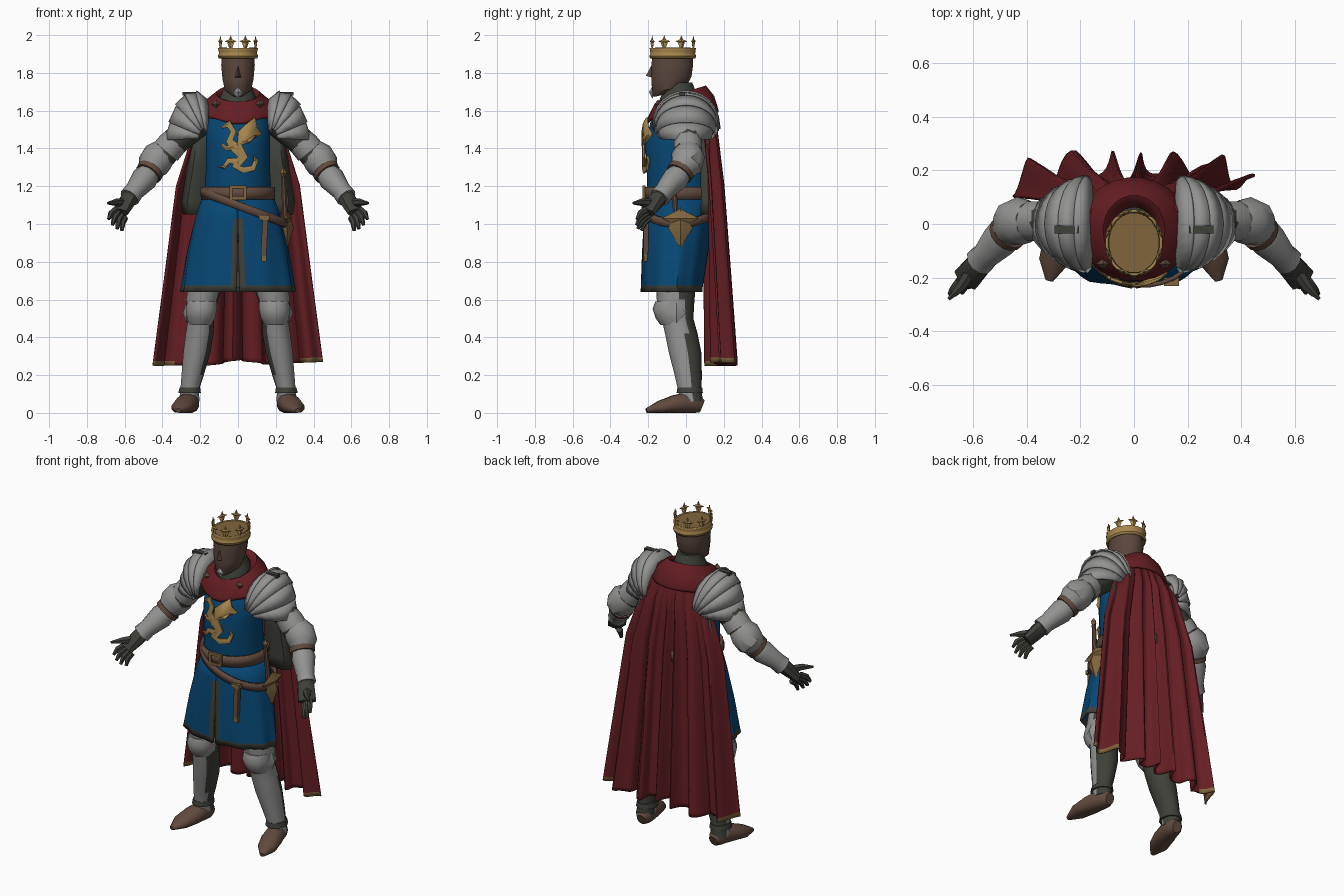
import bpy, bmesh, math
from mathutils import Vector

if "Cube" in bpy.data.objects:
    bpy.data.objects.remove(bpy.data.objects["Cube"])

def material(name, r, g, b):
    m = bpy.data.materials.new(name)
    m.diffuse_color = (r, g, b, 1)
    m.use_nodes = True
    m.node_tree.nodes["Principled BSDF"].inputs["Base Color"].default_value = m.diffuse_color
    return m

STEEL = material("steel", .29, .29, .285)
BLUE = material("blue_cloth", .002, .063, .175)
RED = material("red_cloth", .13, .013, .017)
GOLD = material("gold", .38, .235, .072)
BRASS = material("dark_gold", .22, .13, .048)
BROWN = material("leather", .12, .068, .048)
DARK = material("dark_mail", .048, .051, .04)
SKIN = material("skin", .105, .063, .047)
BEARD = material("grey_beard", .36, .38, .41)

# ---------- helpers ----------
def make(name, verts, faces, mats, rule=None, mirror=False, thick=0, angle=38):
    mats = mats if isinstance(mats, list) else [mats]
    me = bpy.data.meshes.new(name)
    me.from_pydata([tuple(v) for v in verts], [], faces)
    for m in mats:
        me.materials.append(m)
    bm = bmesh.new()
    bm.from_mesh(me)
    bmesh.ops.recalc_face_normals(bm, faces=bm.faces)
    for f in bm.faces:
        f.smooth = True
        if rule:
            f.material_index = rule(f.calc_center_median())
    bm.to_mesh(me)
    bm.free()
    me.set_sharp_from_angle(angle=math.radians(angle))
    ob = bpy.data.objects.new(name, me)
    bpy.context.collection.objects.link(ob)
    if thick:
        s = ob.modifiers.new("thickness", 'SOLIDIFY')
        s.thickness, s.offset = thick, 0
    if mirror:
        ob.modifiers.new("mirror", 'MIRROR').use_mirror_merge = False
    return ob

def grid_faces(rows, cols, wrap=False, caps=False):
    f = [(i*cols+j, i*cols+(j+1) % cols, (i+1)*cols+(j+1) % cols, (i+1)*cols+j)
         for i in range(rows-1) for j in range(cols if wrap else cols-1)]
    if caps:
        f += [tuple(range(cols)), tuple(range((rows-1)*cols, rows*cols))]
    return f

def loft(name, rings, mats, n=16, caps=True, **kw):
    """Level rings (cx, cy, z, rx, ry, slope along y, slope along x)."""
    v = []
    for r in rings:
        cx, cy, z, rx, ry, ty, tx = (list(r) + [0, 0])[:7]
        for j in range(n):
            a = math.tau*(j+.5)/n
            dx, dy = rx*math.cos(a), ry*math.sin(a)
            v.append((cx+dx, cy+dy, z+ty*dy+tx*dx))
    return make(name, v, grid_faces(len(rings), n, True, caps), mats, **kw)

def tube(name, pts, radii, mats, n=10, up=(0, 0, 1), **kw):
    """Rings across a path, radii are (side, up); nothing goes below the ground."""
    P = [Vector(p) for p in pts]
    v = []
    for i, p in enumerate(P):
        t = (P[min(i+1, len(P)-1)] - P[max(i-1, 0)]).normalized()
        s = t.cross(Vector(up)).normalized()
        u = s.cross(t)
        a, b = radii[i] if isinstance(radii[i], tuple) else (radii[i], radii[i])
        for j in range(n):
            w = math.tau*(j+.5)/n
            q = p + s*a*math.cos(w) + u*b*math.sin(w)
            q.z = max(q.z, 0)
            v.append(q)
    return make(name, v, grid_faces(len(P), n, True, True), mats, **kw)

def gem(name, c, s, mat, rot=0, **kw):
    co, si = math.cos(rot), math.sin(rot)
    pts = [(s[0], 0, 0), (0, s[1], 0), (-s[0], 0, 0), (0, -s[1], 0), (0, 0, s[2]), (0, 0, -s[2])]
    v = [(c[0]+x*co-y*si, c[1]+x*si+y*co, c[2]+z) for x, y, z in pts]
    f = [(i, (i+1) % 4, k) for i in range(4) for k in (4, 5)]
    return make(name, v, f, mat, **kw)

def box(name, c, s, mat, lean=0, **kw):
    v = [(c[0]+x*s[0]+lean*z, c[1]+y*s[1], c[2]+z*s[2]) for x in (-.5, .5) for y in (-.5, .5) for z in (-.5, .5)]
    f = [(0, 1, 3, 2), (4, 6, 7, 5), (0, 4, 5, 1), (2, 3, 7, 6), (0, 2, 6, 4), (1, 5, 7, 3)]
    return make(name, v, f, mat, **kw)

def lerp(table, z):
    for a, b in zip(table, table[1:]):
        if a[0] >= z >= b[0]:
            k = (a[0]-z)/(a[0]-b[0])
            return [p+(q-p)*k for p, q in zip(a[1:], b[1:])]
    return table[-1][1:]

# ---------- head and crown ----------
loft("head", [(0, -.10, 1.69, .04, .07, .25), (0, -.085, 1.715, .072, .097, .25), (0, -.077, 1.77, .085, .11, .1),
              (0, -.073, 1.84, .092, .114), (0, -.07, 1.92, .088, .11)], SKIN, n=12)
make("nose", [(-.018, -.18, 1.775), (.018, -.18, 1.775), (0, -.212, 1.785), (0, -.18, 1.845)],
     [(0, 1, 2), (0, 2, 3), (1, 3, 2), (0, 3, 1)], SKIN)
gem("beard", (0, -.178, 1.698), (.024, .018, .034), BEARD)
loft("neck_mail", [(0, -.03, 1.55, .13, .12), (0, -.035, 1.63, .115, .12), (0, -.035, 1.69, .09, .095),
                   (0, -.035, 1.75, .07, .07)], DARK, n=12)
loft("crown_band", [(0, -.07, 1.878, .1, .118), (0, -.07, 1.89, .104, .122), (0, -.07, 1.9, .098, .116),
                    (0, -.07, 1.92, .1, .118), (0, -.07, 1.932, .104, .121)], GOLD, n=20, caps=False, thick=.008)
loft("crown_cap", [(0, -.07, 1.91, .096, .114), (0, -.07, 1.93, .094, .112)], BRASS, n=20)
for k in range(8):
    a = math.tau*(k+.5)/8
    x, y = .101*math.cos(a), -.07+.118*math.sin(a)
    gem("crown_point_%d" % k, (x, y, 1.955), (.009, .018, .045), GOLD, a)
    gem("crown_leaf_%d" % k, (x, y, 1.967), (.009, .034, .014), GOLD, a)

# ---------- tunic ----------
loft("tunic_body", [(0, -.03, 1.61, .12, .1), (0, -.04, 1.54, .17, .15), (0, -.05, 1.42, .172, .168),
                    (0, -.045, 1.28, .172, .165), (0, -.03, 1.15, .18, .178)], BLUE, n=20)
SK = [(1.16, .18, .175, -.03), (1.03, .222, .176, -.04), (.85, .263, .17, -.055), (.674, .291, .158, -.072), (.64, .296, .156, -.074)]
v, cols = [], 45
for i, (z, rx, ry, cy) in enumerate(SK):
    gap = .03*max(i-1, 0)/3
    for j in range(cols):
        u = (0, .018)[j] if j < 2 else (1-(0, .018)[cols-1-j] if j > cols-3 else .018+.964*(j-1)/(cols-3))
        a = -math.pi/2 + gap + u*(math.tau-2*gap)
        k = 1 + .009*i*math.sin(a*11)
        v.append((rx*k*math.cos(a), cy+ry*k*math.sin(a), z))
make("tunic_skirt", v, grid_faces(len(SK), cols), [BLUE, DARK], thick=.01,
     rule=lambda c: 1 if c.z < .667 or (c.z < 1.03 and c.y < 0 and abs(c.x) < .036) else 0)
box("slit_backing", (0, -.19, .83), (.035, .01, .34), DARK)
# padded side lining behind the tunic
make("side_lining", [(x, y, z) for z, w in ((1.5, .24), (1.3, .265), (1.12, .295), (1.05, .285))
                     for x, y in ((.12, .1), (w-.03, .085), (w, .12))], grid_faces(4, 3), DARK, thick=.015, mirror=True)

# ---------- belts, dagger, sword ----------
def band(name, c, rx, ry, h, tx, mat):
    loft(name, [(*c, c2, rx, ry, 0, tx) for c2 in (h[0], h[1])], mat, n=28, caps=False, thick=.016)
band("waist_belt", (0, -.03), .19, .186, (1.13, 1.195), 0, BROWN)
band("hanging_belt", (.03, -.04), .222, .19, (1.065, 1.11), -.38, BROWN)
for sz in (.03, -.03):
    box("buckle_bar", (0, -.222, 1.165+sz), (.085, .016, .016), BRASS)
for sx in (-.036, .036):
    box("buckle_side", (sx, -.222, 1.165), (.016, .016, .07), BRASS)
box("dagger_sheath", (.14, -.212, .93), (.03, .025, .2), BROWN, lean=.01)
box("dagger_tip", (.138, -.212, .82), (.026, .022, .035), BRASS)
box("dagger_guard", (.14, -.215, 1.035), (.055, .03, .025), BRASS)
gem("sword_guard", (.26, -.03, 1.03), (.025, .1, .05), BRASS)
gem("sword_locket", (.26, -.03, .98), (.035, .065, .11), BRASS)
tube("sword_grip", [(.25, -.05, 1.0), (.245, -.06, 1.14), (.24, -.07, 1.25)], [.016, .015, .013], BROWN, n=8, up=(0, 1, 0))
gem("sword_pommel", (.24, -.072, 1.27), (.02, .02, .03), BRASS)

# ---------- chest beast emblem ----------
def chest_y(x):
    return -.052 - .17*math.sqrt(1-(x/.175)**2)
def emblem_strip(name, pts, r):
    tube(name, [(x, chest_y(x)-.003, z) for x, z in pts], [(a, .009) for a in r], GOLD, n=6, up=(0, 1, 0))
emblem_strip("emblem_body", [(-.085, 1.51), (-.05, 1.53), (-.025, 1.49), (-.045, 1.44), (-.005, 1.4), (.025, 1.355), (-.01, 1.305),
                             (.03, 1.285), (.08, 1.295), (.095, 1.335), (.085, 1.36)],
             [.006, .022, .018, .022, .036, .032, .026, .02, .017, .014, .004])
emblem_strip("emblem_foreleg", [(-.02, 1.41), (-.06, 1.4), (-.085, 1.42)], [.016, .014, .008])
emblem_strip("emblem_hindleg", [(.0, 1.33), (-.05, 1.335), (-.075, 1.30), (-.1, 1.305)], [.022, .016, .01, .004])
W = [(-.005, 1.41), (.0, 1.49), (.045, 1.53), (.09, 1.565), (.1, 1.51), (.125, 1.475), (.085, 1.465), (.065, 1.435), (.035, 1.44)]
make("emblem_wing", [(x, chest_y(x)-.009, z) for x, z in W], [(0, i, i+1) for i in range(1, 8)], GOLD, thick=.009)

# ---------- cape and mantle ----------
CAPE = [(1.66, .16, .10, 0), (1.5, .23, .150, .01), (1.2, .325, .172, .022), (.7, .39, .195, .034), (.25, .45, .213, .046)]
zs, cols, v = [1.66, 1.6, 1.5, 1.35, 1.2, .95, .7, .45, .275, .25], 97, []
for i, z in enumerate(zs):
    w, yb, amp = lerp(CAPE, z)
    for j in range(cols):
        u = 2*j/(cols-1)-1
        fold = math.sin(u*21+.9*math.sin(u*5)) + .35*math.sin(u*35+1)
        x = u*w + .3*amp*math.cos(u*27)*(1-u**4)
        lift = .03*max(0, 1-abs(u)*3) + .02*max(0, u)
        v.append((x, yb+amp*fold-.06*abs(u)**5, z+lift*(1.68-z)/1.43))
make("cape", v, grid_faces(len(zs), cols), [RED, BRASS], thick=.01, angle=50,
     rule=lambda c: 1 if c.z < .29 and abs(c.x) > .33 else 0)
mantle = loft("mantle", [(0, -.035, 1.665, .09, .1, .4), (0, -.025, 1.685, .115, .13, .33), (0, -.015, 1.652, .165, .16, .15),
                         (0, -.02, 1.585, .205, .188, .1), (0, -.02, 1.572, .2, .188, .1)], RED, n=24, caps=False, thick=.012)
for p in mantle.data.vertices:            # pointed front
    if p.co.y < -.17:
        p.co.z -= .03*max(0, 1-abs(p.co.x)/.12)
gem("brooch", (.115, -.148, 1.635), (.026, .02, .024), BROWN, mirror=True)

# ---------- shoulder plates ----------
PP = [(.155, 1.65), (.22, 1.695), (.28, 1.68), (.325, 1.625), (.358, 1.535), (.378, 1.445)]
RY = [.165, .175, .172, .165, .15, .13]
C = Vector((.165, 0, 1.455))
for i in range(5):
    v = []
    for k, grow in ((i, .99), (i+1, 1.03)):
        d = Vector((PP[k][0], 0, PP[k][1])) - C
        for j in range(13):
            a = math.radians(-84+14*j)
            p = C + d*math.cos(a)**.7*grow
            v.append((p.x, RY[k]*grow*math.sin(a), p.z))
    make("shoulder_lame_%d" % i, v, grid_faces(2, 13), STEEL, thick=.012, mirror=True)
box("shoulder_strap", (.25, -.02, 1.69), (.09, .03, .02), DARK, mirror=True)

# ---------- arms ----------
M = dict(mirror=True)
tube("sleeve", [(.22, .01, 1.54), (.34, .01, 1.43), (.44, .0, 1.305), (.5, -.06, 1.235)], [.085, .074, .065, .055], DARK, **M)
tube("upper_arm_plate", [(.32, .01, 1.45), (.355, .01, 1.415), (.38, .01, 1.385)], [.072, .078, .078], STEEL, **M)
tube("elbow_plate", [(.388, .012, 1.385), (.418, .012, 1.355), (.45, .0, 1.315), (.472, -.03, 1.28)], [.074, .09, .087, .062], STEEL, n=9, **M)
tube("elbow_strap", [(.462, -.024, 1.285), (.476, -.038, 1.265)], [.074, .072], BROWN, n=14, **M)
tube("forearm_plate", [(.47, -.03, 1.27), (.495, -.055, 1.24), (.55, -.115, 1.172), (.575, -.14, 1.14)],
     [.06, .07, .052, .056], STEEL, **M)
tube("glove_palm", [(.56, -.125, 1.16), (.59, -.165, 1.115), (.625, -.205, 1.06)], [(.045, .045), (.052, .042), (.055, .03)], DARK, n=8, **M)
for i, tip in enumerate([(.685, -.26, 1.025), (.665, -.262, .995), (.64, -.255, .975), (.615, -.235, .965)]):
    root = (.648-.016*i, -.212+.006*i, 1.075-.014*i)
    mid = [(a+b)/2 + o for a, b, o in zip(root, tip, (.004, -.006, .008))]
    tube("finger_%d" % i, [root, mid, tip], [.019, .017, .009], DARK, n=6, **M)
tube("thumb", [(.605, -.175, 1.11), (.645, -.235, 1.115), (.69, -.28, 1.11)], [.026, .02, .007], DARK, n=6, **M)

# ---------- legs ----------
def back_dark(c):
    return 1 if c.y > .045 - .1*c.z or (c.x < .22 - .14*c.z and c.y > -.1) else 0
loft("leg", [(.258, .03, .06, .055, .06), (.256, .02, .12, .05, .062), (.24, .012, .2, .06, .072), (.218, -.005, .32, .073, .086),
             (.203, -.025, .42, .075, .086), (.196, -.045, .5, .07, .084), (.19, -.055, .6, .086, .1), (.15, -.05, .76, .1, .11)],
     [STEEL, DARK], n=18, rule=back_dark, **M)
loft("knee_plate", [(.2, -.065, .465, .06, .07), (.196, -.075, .5, .078, .085), (.193, -.085, .55, .086, .092),
                    (.19, -.075, .59, .083, .088)], [STEEL, DARK], n=10, rule=lambda c: 1 if c.y > -.05 else 0, **M)
gem("knee_wing", (.272, -.05, .53), (.02, .05, .055), STEEL, **M)
loft("ankle_strap", [(.256, .02, .105, .062, .072), (.255, .02, .135, .056, .068)], DARK, n=12, **M)
tube("shoe", [(.25, .085, .035), (.252, .06, .045), (.258, .02, .055), (.277, -.06, .045), (.3, -.14, .028), (.315, -.21, .012)],
     [(.03, .035), (.048, .05), (.054, .06), (.062, .05), (.056, .036), (.015, .012)], BROWN, n=12, **M)
